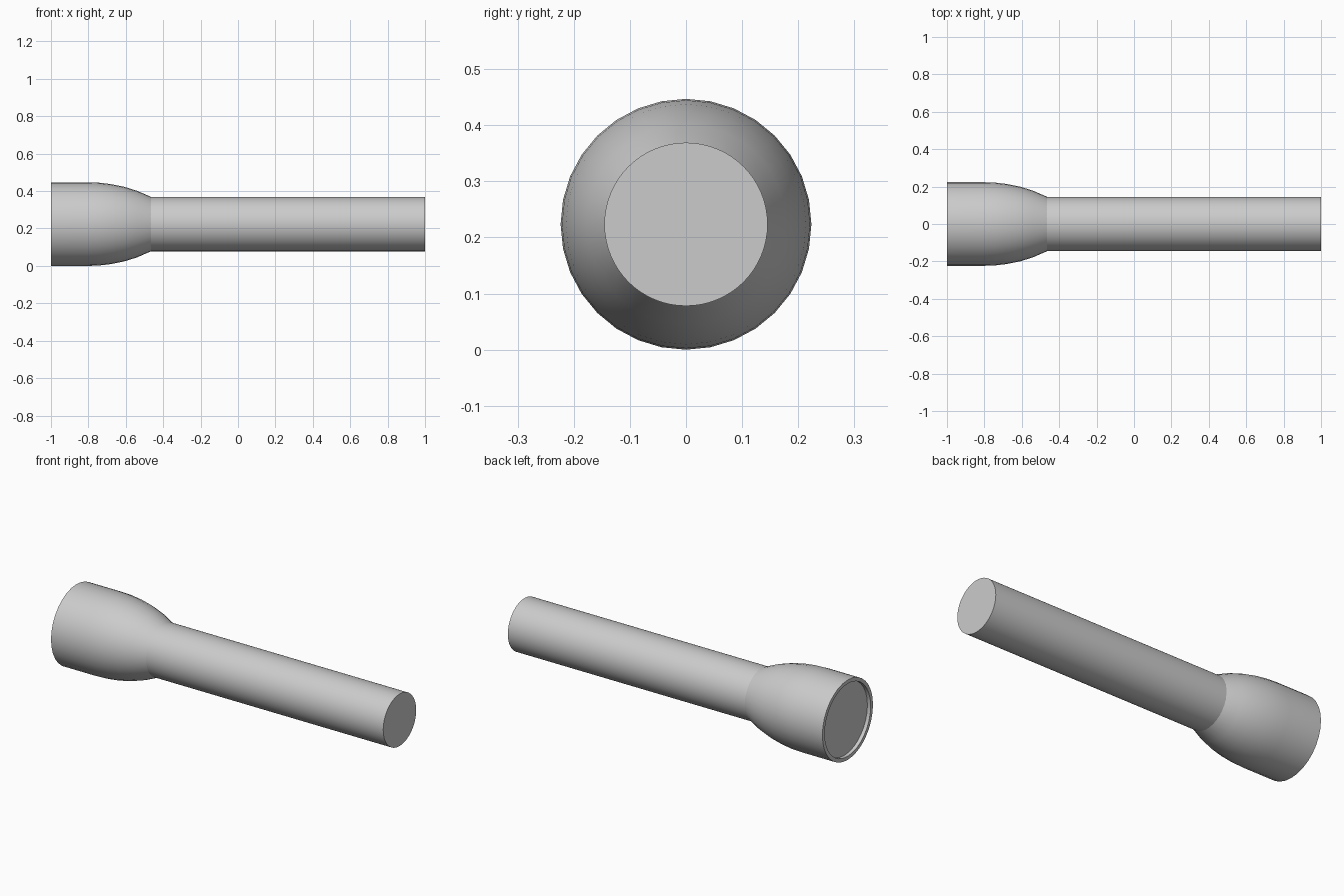
import bpy, bmesh, math

default = bpy.data.objects.get("Cube")
if default:
    bpy.data.objects.remove(default, do_unlink=True)

AXIS_Z = 0.2235

grey = bpy.data.materials.new("light_grey")
grey.use_nodes = True
grey.diffuse_color = (0.6, 0.6, 0.6, 1)
grey.node_tree.nodes["Principled BSDF"].inputs["Base Color"].default_value = (0.6, 0.6, 0.6, 1)


def lathe(name, profile, sides, cap_start=False, cap_end=False):
    """Turn (x, radius) points around the long axis."""
    bm = bmesh.new()
    rings = []
    for x, r in profile:
        angles = [math.tau * i / sides for i in range(sides)]
        rings.append([bm.verts.new((x, r * math.sin(a), r * math.cos(a))) for a in angles])
    for a, b in zip(rings, rings[1:]):
        for i in range(sides):
            j = (i + 1) % sides
            bm.faces.new((a[i], a[j], b[j], b[i]))
    if cap_start:
        bm.faces.new(rings[0])
    if cap_end:
        bm.faces.new(rings[-1])
    bmesh.ops.recalc_face_normals(bm, faces=bm.faces)
    mesh = bpy.data.meshes.new(name)
    bm.to_mesh(mesh)
    bm.free()
    obj = bpy.data.objects.new(name, mesh)
    obj.location.z = AXIS_Z
    bpy.context.collection.objects.link(obj)
    mesh.materials.append(grey)
    bpy.ops.object.select_all(action="DESELECT")
    obj.select_set(True)
    bpy.context.view_layer.objects.active = obj
    bpy.ops.object.shade_smooth_by_angle(angle=math.radians(35))
    return obj


# Flared head: recessed lens, rim, straight collar, curved taper into the handle
lathe("lamp_head", [
    (-0.98, 0.203), (-1, 0.203), (-1, 0.2235), (-0.8, 0.2235), (-0.74, 0.221),
    (-0.68, 0.214), (-0.61, 0.2), (-0.54, 0.178), (-0.465, 0.1455),
], 32, cap_start=True, cap_end=True)

# Straight round handle with a flat end
lathe("handle", [(-0.47, 0.1455), (1, 0.1455)], 64, cap_start=True, cap_end=True)
